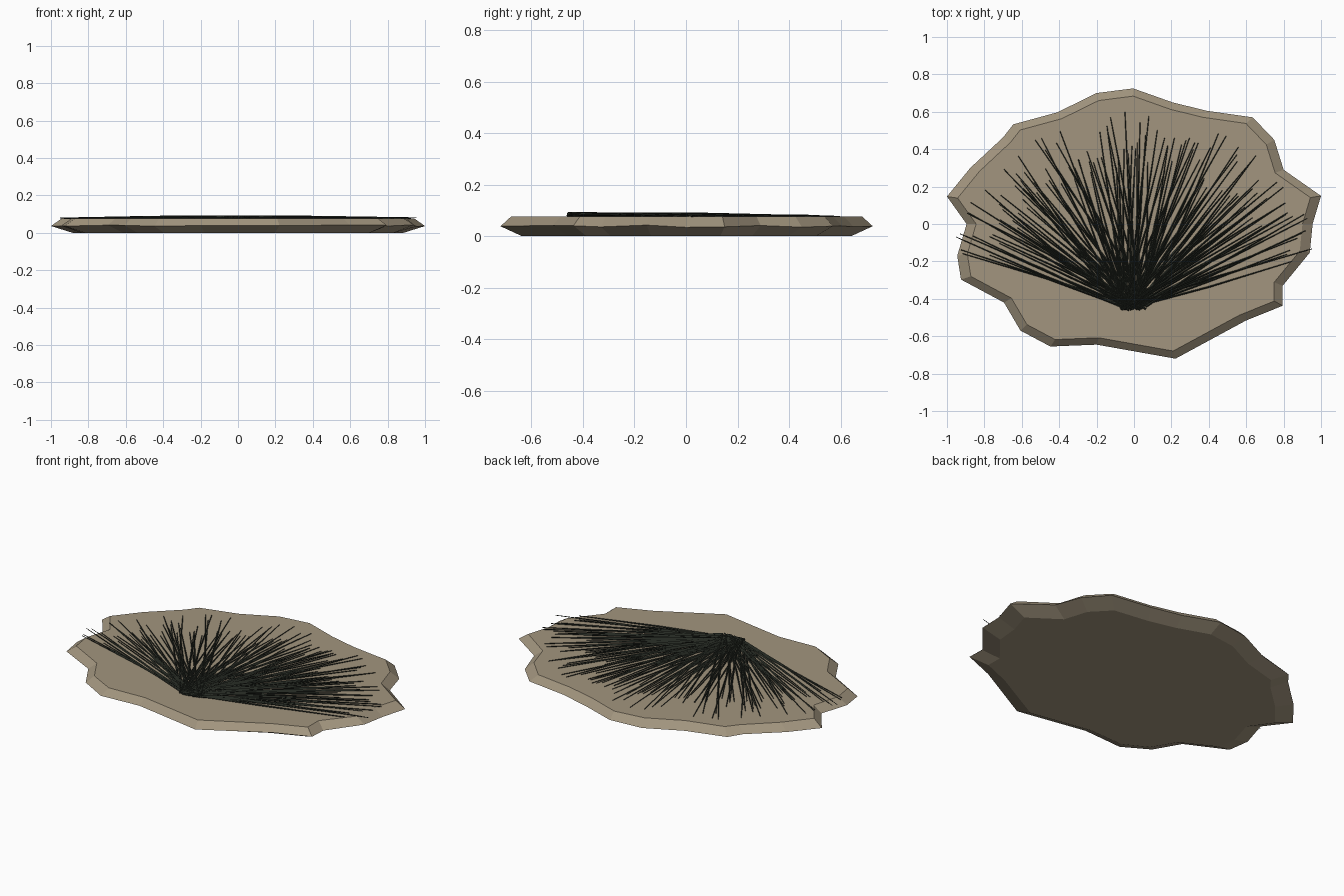
import bpy, bmesh, math, random
from mathutils import Vector

if "Cube" in bpy.data.objects:
    bpy.data.objects.remove(bpy.data.objects["Cube"])

random.seed(7)


def material(name, color):
    m = bpy.data.materials.new(name)
    m.diffuse_color = color
    m.use_nodes = True
    m.node_tree.nodes["Principled BSDF"].inputs["Base Color"].default_value = m.diffuse_color
    return m


tan = material("tan_stone", (0.36, 0.30, 0.21, 1))
dark = material("dark_fibre", (0.018, 0.022, 0.016, 1))

# Irregular outline of the slab, counter-clockwise from the right tip
OUTLINE = [(1.0, .15), (.80, .29), (.75, .45), (.635, .57), (.39, .605), (.207, .65),
           (-.005, .725), (-.20, .70), (-.41, .597), (-.645, .533), (-.70, .463),
           (-.875, .30), (-1.0, .147), (-.895, 0), (-.945, -.17), (-.925, -.297),
           (-.695, -.42), (-.607, -.57), (-.447, -.655), (-.20, -.645), (.222, -.72),
           (.597, -.517), (.795, -.437), (.795, -.33), (.94, -.153), (.955, 0)]

# Stone slab: bottom, widest and top rings, bevelled on both sides
bm = bmesh.new()
rings = []
for scale, z, wobble in ((.885, 0, 0), (1, .038, .005), (.943, .076, 0)):
    rings.append([bm.verts.new((x * scale, y * scale, z + random.uniform(-wobble, wobble)))
                  for x, y in OUTLINE])
n = len(OUTLINE)
for lo, hi in zip(rings, rings[1:]):
    for i in range(n):
        j = (i + 1) % n
        bm.faces.new((lo[i], lo[j], hi[j], hi[i]))
bm.faces.new(rings[0][::-1])
bm.faces.new(rings[-1])
bmesh.ops.recalc_face_normals(bm, faces=bm.faces)
mesh = bpy.data.meshes.new("stone_slab")
bm.to_mesh(mesh)
bm.free()
mesh.materials.append(tan)
bpy.context.collection.objects.link(bpy.data.objects.new("stone_slab", mesh))


# Fan of thin fibres: tapered four-sided strands spreading from a small base
def strand(bm, points, radii):
    prev = None
    axis = (points[-1] - points[0]).normalized()
    side = axis.cross(Vector((0, 0, 1))).normalized()
    up = side.cross(axis)
    for p, r in zip(points, radii):
        ring = [bm.verts.new(p + d * r) for d in (side, up, -side, -up)]
        if prev:
            for i in range(4):
                j = (i + 1) % 4
                bm.faces.new((prev[i], prev[j], ring[j], ring[i]))
        else:
            bm.faces.new(ring[::-1])
        prev = ring
    bm.faces.new(prev)


bm = bmesh.new()
COUNT = 130
for k in range(COUNT):
    t = k / (COUNT - 1)
    ang = math.radians(17 + 146 * t + random.uniform(-1.2, 1.2))
    length = random.uniform(.74, 1.04)
    base = Vector((random.uniform(-.07, .07), random.uniform(-.46, -.42),
                   random.uniform(.080, .088)))
    tip = Vector((length * math.cos(ang), -.44 + length * math.sin(ang),
                  random.uniform(.076, .081)))
    bend = Vector((-math.sin(ang), math.cos(ang), 0)) * random.uniform(-.012, .012)
    mid = base.lerp(tip, .5) + bend
    mid.z = random.uniform(.080, .087)
    strand(bm, [base, mid, tip], [.0055, .0045, .002])
bmesh.ops.recalc_face_normals(bm, faces=bm.faces)
mesh = bpy.data.meshes.new("fibre_fan")
bm.to_mesh(mesh)
bm.free()
mesh.materials.append(dark)
bpy.context.collection.objects.link(bpy.data.objects.new("fibre_fan", mesh))
